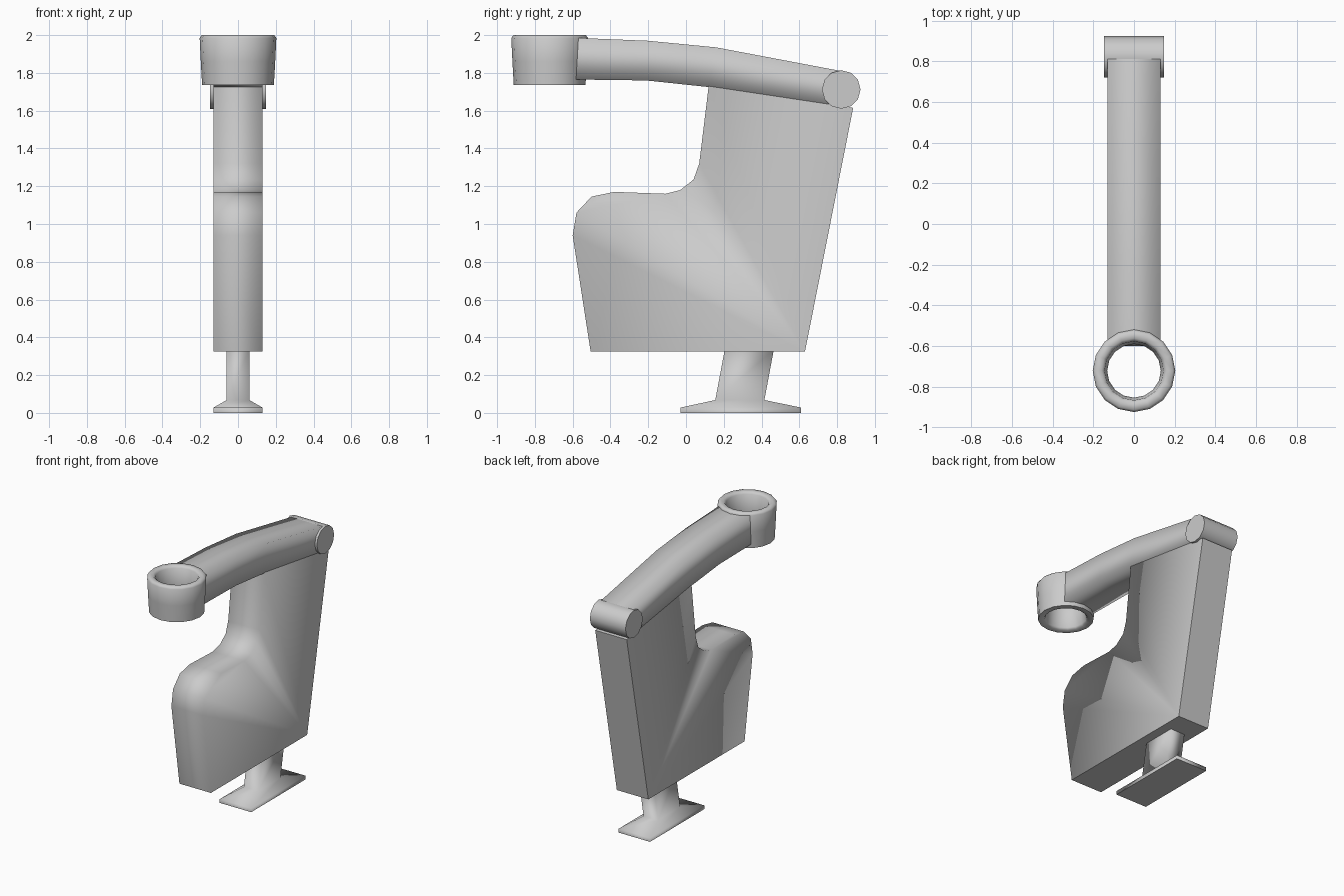
import bpy, bmesh, math

if "Cube" in bpy.data.objects:
    bpy.data.objects.remove(bpy.data.objects["Cube"])


def finish(name, bm, sharp=None, angle=None):
    """Turn a bmesh into a smooth object; edges are kept sharp by test or angle."""
    bmesh.ops.recalc_face_normals(bm, faces=bm.faces)
    for f in bm.faces:
        f.smooth = True
    for e in bm.edges:
        if sharp and any(sharp(f) for f in e.link_faces):
            e.smooth = False
        if angle and len(e.link_faces) == 2 and e.calc_face_angle() > math.radians(angle):
            e.smooth = False
    mesh = bpy.data.meshes.new(name)
    bm.to_mesh(mesh)
    bm.free()
    ob = bpy.data.objects.new(name, mesh)
    bpy.context.collection.objects.link(ob)
    return ob


def loft(rings, cap=True, closed=False):
    """Skin a list of equal-length vertex loops."""
    bm = bmesh.new()
    loops = [[bm.verts.new(p) for p in r] for r in rings]
    pairs = list(zip(loops, loops[1:]))
    if closed:
        pairs.append((loops[-1], loops[0]))
    for a, b in pairs:
        n = len(a)
        for i in range(n):
            j = (i + 1) % n
            bm.faces.new((a[i], a[j], b[j], b[i]))
    if cap and not closed:
        bm.faces.new(loops[0])
        bm.faces.new(loops[-1])
    return bm


def rect(y0, y1, z, w):
    return [(-w, y0, z), (w, y0, z), (w, y1, z), (-w, y1, z)]


# Body: side profile (y, z) extruded across x, flat back and bottom
profile = [(-0.505, 0.325), (0.63, 0.325), (0.885, 1.615), (0.12, 1.73),
           (0.07, 1.32), (0.04, 1.235), (-0.03, 1.18), (-0.11, 1.16),
           (-0.38, 1.17), (-0.50, 1.145), (-0.58, 1.06), (-0.60, 0.94)]
finish("body", loft([[(x, y, z) for y, z in profile] for x in (-0.13, 0.13)]),
       sharp=lambda f: f.normal.z < -0.9 or f.normal.y > 0.9 or
       (f.normal.z > 0.9 and f.calc_center_median().z > 1.5))

# Foot: flat plate flaring up into a slanted column
finish("foot", loft([rect(-0.03, 0.61, 0.0, 0.13), rect(-0.03, 0.61, 0.028, 0.13),
                     rect(0.155, 0.415, 0.068, 0.06), rect(0.205, 0.465, 0.335, 0.06)]),
       sharp=lambda f: abs(f.normal.z) > 0.99)

# Arm: gently curved bar, sections given as (top y, top z, bottom y, bottom z)
sections = [(-0.57, 1.985, -0.582, 1.765), (-0.20, 1.97, -0.21, 1.76),
            (0.16, 1.935, 0.12, 1.725), (0.82, 1.81, 0.76, 1.63)]
finish("arm", loft([[(-0.13, by, bz), (0.13, by, bz), (0.13, ty, tz), (-0.13, ty, tz)]
                    for ty, tz, by, bz in sections]),
       sharp=lambda f: abs(f.normal.y) > 0.7)

# Hinge: short cylinder across the back end of the arm
N = 12
finish("hinge", loft([[(x, 0.822 + 0.102 * math.cos(2 * math.pi * i / N),
                        1.712 + 0.102 * math.sin(2 * math.pi * i / N)) for i in range(N)]
                      for x in (-0.147, 0.147)]), angle=40)

# Ring: open tapered collar turned from a closed wall section (radius, z)
wall = [(0.19, 1.735), (0.197, 1.86), (0.203, 1.985), (0.192, 2.0), (0.16, 2.0),
        (0.145, 1.985), (0.132, 1.86), (0.14, 1.75), (0.15, 1.735)]
N = 16
finish("ring", loft([[(r * math.cos(2 * math.pi * i / N),
                       -0.722 + r * math.sin(2 * math.pi * i / N), z) for i in range(N)]
                     for r, z in wall], closed=True), angle=60)
